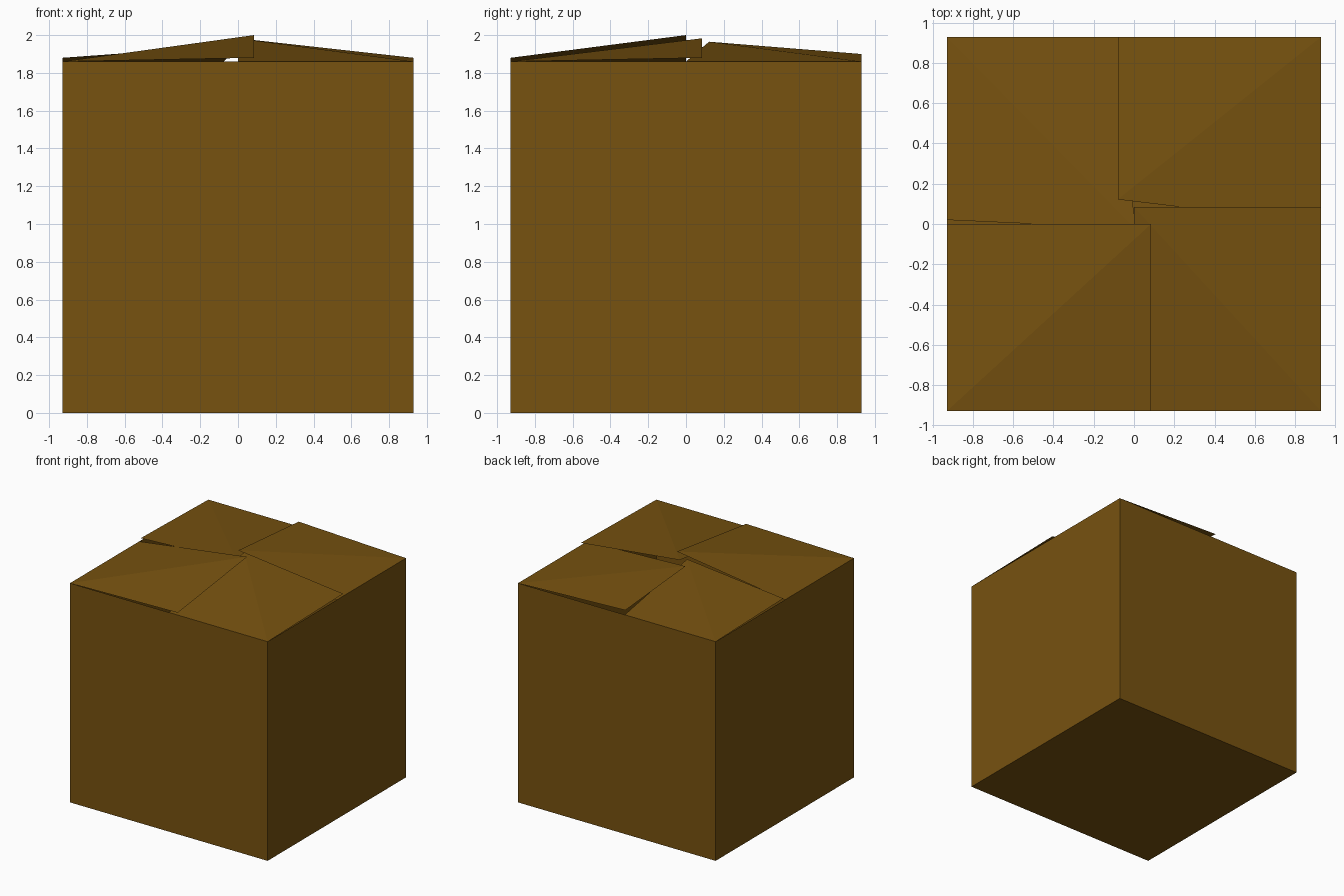
import bpy

if "Cube" in bpy.data.objects:
    bpy.data.objects.remove(bpy.data.objects["Cube"])

R = 0.928      # half width of the box
H = 1.86       # wall height

card = bpy.data.materials.new("brown cardboard")
card.diffuse_color = (0.185, 0.085, 0.005, 1.0)
card.use_nodes = True
card.node_tree.nodes["Principled BSDF"].inputs["Base Color"].default_value = card.diffuse_color


def make(name, verts, faces):
    me = bpy.data.meshes.new(name)
    me.from_pydata(verts, [], faces)
    me.materials.append(card)
    me.update()
    ob = bpy.data.objects.new(name, me)
    bpy.context.collection.objects.link(ob)
    return ob


# Open box: four thin walls and a bottom
ring = [(-R, -R), (R, -R), (R, R), (-R, R)]
verts = [(x, y, z) for z in (0, H) for x, y in ring]
walls = [(i, (i + 1) % 4, (i + 1) % 4 + 4, i + 4) for i in range(4)]
make("box_body", verts, walls + [(3, 2, 1, 0)])


# Interleaved lid flaps: box corner, hinge end, raised tip, free side corner
def flap(name, corner, hinge_end, tip, side):
    pts = [corner, hinge_end, tip, side]
    # keep the upper side facing up
    (ax, ay, _), (bx, by, _), (cx, cy, _) = corner, hinge_end, tip
    up = (bx - ax) * (cy - ay) - (by - ay) * (cx - ax) > 0
    faces = [(0, 1, 2), (0, 2, 3)] if up else [(0, 2, 1), (0, 3, 2)]
    make(name, pts, faces)


flap("left_flap", (-R, -R, H), (-R, 0, H), (0.085, 0, 2.0), (0.085, -R, 1.88))
flap("front_flap", (R, -R, H), (0, -R, H), (0, 0.085, 1.983), (R, 0.085, 1.88))
flap("right_flap", (R, R, H), (R, 0, H), (-0.08, 0.122, 1.965), (-0.08, R, 1.90))
flap("back_flap", (-R, R, H), (-0.075, R, H), (0.005, -0.022, 1.948), (-R, 0.02, 1.88))
